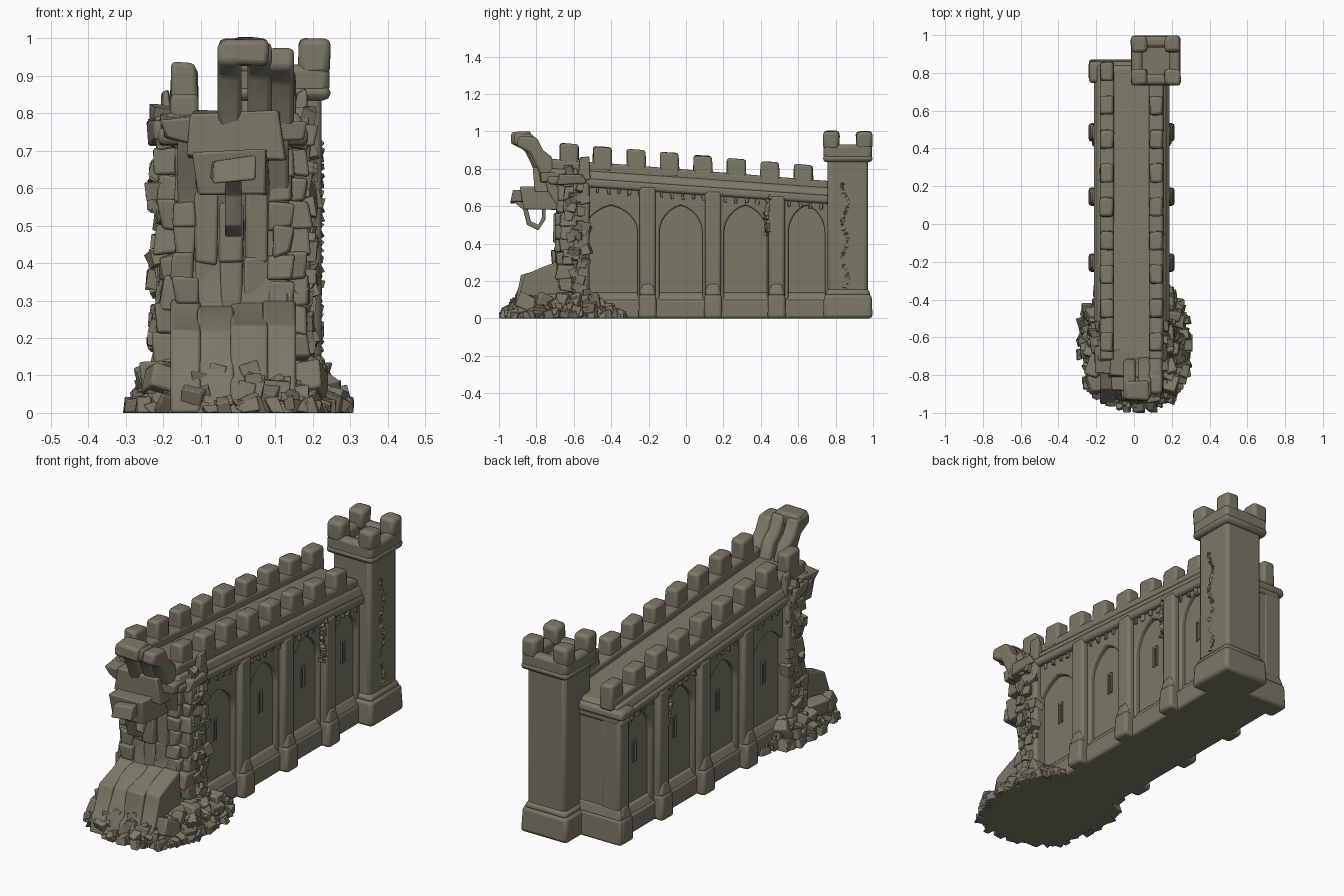
import bpy, bmesh, math, random
from mathutils import Vector, Matrix, Euler

random.seed(7)
if "Cube" in bpy.data.objects:
    bpy.data.objects.remove(bpy.data.objects["Cube"])

STONE = bpy.data.materials.new("weathered stone")
COLOUR = (0.2, 0.19, 0.135, 1)
STONE.use_nodes = True
STONE.diffuse_color = COLOUR
STONE.node_tree.nodes["Principled BSDF"].inputs["Base Color"].default_value = COLOUR
XC = -0.013                      # centre line of the wall
SIDES = (-1, 1)


def finish(name, bm, bevel=0.008):
    bmesh.ops.recalc_face_normals(bm, faces=bm.faces)
    mesh = bpy.data.meshes.new(name)
    bm.to_mesh(mesh)
    bm.free()
    mesh.materials.append(STONE)
    ob = bpy.data.objects.new(name, mesh)
    bpy.context.collection.objects.link(ob)
    if bevel:
        mod = ob.modifiers.new("worn edges", "BEVEL")
        mod.width, mod.segments, mod.limit_method = bevel, 2, "ANGLE"
    bpy.ops.object.select_all(action="DESELECT")
    ob.select_set(True)
    bpy.context.view_layer.objects.active = ob
    bpy.ops.object.shade_smooth_by_angle(angle=math.radians(50))


def block(bm, x, y, z, jitter=0, taper=0, slope=0):
    """Box from (low, high) ranges; optional jitter, inward taper and slope along y."""
    c = Vector((sum(x), sum(y), sum(z))) / 2
    s = Matrix.Diagonal((x[1] - x[0], y[1] - y[0], z[1] - z[0], 1))
    verts = bmesh.ops.create_cube(bm, size=1, matrix=Matrix.Translation(c) @ s)["verts"]
    for v in verts:
        if v.co.z > c.z:
            v.co.x -= math.copysign(taper, v.co.x - c.x)
            v.co.y -= math.copysign(taper, v.co.y - c.y)
        v.co.z += slope * (v.co.y - c.y)
        v.co += Vector([random.uniform(-jitter, jitter) for _ in range(3)])
        v.co.z = max(v.co.z, 0)


def rock(bm, pos, size, tilt=0.6):
    """Rough tumbled stone."""
    rot = Euler([random.uniform(-tilt, tilt) for _ in range(3)]).to_matrix().to_4x4()
    scale = Matrix.Diagonal([size * random.uniform(0.7, 1.3) for _ in range(3)] + [1])
    verts = bmesh.ops.create_cube(bm, size=1, matrix=Matrix.Translation(pos) @ rot @ scale)["verts"]
    for v in verts:
        v.co += Vector([random.uniform(-0.15, 0.15) * size for _ in range(3)])
        v.co.x = max(-0.31, min(0.31, v.co.x))
        v.co.y = max(v.co.y, -1)
        v.co.z = max(v.co.z, 0)


def prism(bm, points, x0, x1):
    """Extrude a (y, z) outline from x0 to x1."""
    face = bm.faces.new([bm.verts.new((x0, y, z)) for y, z in points])
    out = bmesh.ops.extrude_face_region(bm, geom=[face])["geom"]
    bmesh.ops.translate(bm, vec=(x1 - x0, 0, 0), verts=[g for g in out if isinstance(g, bmesh.types.BMVert)])


def across(s, a, b):
    return tuple(sorted((XC + s * a, XC + s * b)))


def deck(y):
    """Height of the cornice top, which falls towards the back."""
    return 0.71 - 0.07 * y


# Solid core with a broken front end
bm = bmesh.new()
prism(bm, [(0.84, 0), (0.84, deck(0.84)), (-0.76, deck(-0.76) + 0.02), (-0.74, 0.68), (-0.69, 0.6),
           (-0.67, 0.45), (-0.7, 0.28), (-0.84, 0.22), (-0.9, 0.1), (-0.93, 0)], XC - 0.149, XC + 0.149)
finish("wall_core", bm, 0.01)

# Pointed arch frames in front of the recessed panels
bm = bmesh.new()
edges = (-0.6, -0.2, 0.145, 0.49, 0.8)
for a, b in zip(edges, edges[1:]):
    lo, hi = a + 0.03, b - 0.03
    mid, half = (a + b) / 2, (b - a) / 2 - 0.058
    # each side of the arch is an arc centred beyond the middle, so the two meet in a point
    radius = half * 1.5
    peak = math.acos((radius - half) / radius)
    arch = []
    for i in range(7):
        t = peak * i / 6
        arch.append((mid - half + radius * (1 - math.cos(t)), 0.46 + 0.145 * math.sin(t) / math.sin(peak)))
    arch += [(2 * mid - y, z) for y, z in reversed(arch[:-1])]
    outline = [(lo, deck(lo)), (lo, 0.1), (mid - half, 0.1)] + arch + [(mid + half, 0.1), (hi, 0.1), (hi, deck(hi))]
    for s in SIDES:
        prism(bm, outline, XC + s * 0.13, XC + s * 0.174)
finish("arch_frames", bm, 0.008)

# Arrow slits: raised jambs around a narrow gap
bm = bmesh.new()
for a, b in zip(edges, edges[1:]):
    mid = (a + b) / 2 + 0.01
    for s in SIDES:
        for d in (-0.011, 0.011):
            block(bm, across(s, 0.14, 0.156), (mid + d - 0.004, mid + d + 0.004), (0.34, 0.45))
        block(bm, across(s, 0.14, 0.156), (mid - 0.015, mid + 0.015), (0.44, 0.452))
finish("arrow_slits", bm, 0)

# Plinth with a sloping sill
bm = bmesh.new()
for s in SIDES:
    block(bm, across(s, 0.1, 0.184), (-0.7, 0.84), (0, 0.1))
    block(bm, across(s, 0.1, 0.182), (-0.7, 0.84), (0.09, 0.14), taper=0.028)
finish("plinth", bm, 0.015)

# Buttresses with wide feet and spreading heads
bm = bmesh.new()
for y in (-0.56, -0.205, 0.145, 0.485, 0.81):
    w = 0.043
    for s in SIDES:
        if s > 0 and y > 0.8:
            continue
        block(bm, across(s, 0.1, 0.206), (y - w, y + w), (0.05, deck(y) - 0.02))
        block(bm, across(s, 0.1, 0.228), (y - w - 0.006, y + w + 0.006), (0, 0.13), taper=0.004)
        block(bm, across(s, 0.1, 0.224), (y - w - 0.002, y + w + 0.002), (0.12, 0.19), taper=0.016)
        block(bm, across(s, 0.1, 0.205), (y - w, y + w), (deck(y) - 0.11, deck(y) - 0.03), taper=-0.012)
finish("buttresses", bm, 0.015)

# Cornice, corbels and back end
bm = bmesh.new()
y0, y1 = -0.74, 0.855
mid = (y0 + y1) / 2
block(bm, (XC - 0.2, XC + 0.2), (y0, y1), (deck(mid) - 0.045, deck(mid) + 0.002), slope=-0.07)
block(bm, (XC - 0.196, XC + 0.196), (y0, y1), (deck(mid) - 0.005, deck(mid) + 0.045), taper=0.022, slope=-0.07)
block(bm, (XC - 0.215, 0.05), (0.75, 0.85), (0.6, 0.64), taper=-0.012)
block(bm, (XC - 0.227, 0.05), (0.745, 0.862), (0.635, 0.68), taper=0.006)
finish("cornice", bm, 0.015)
bm = bmesh.new()
for i in range(23):
    y = -0.53 + i * 0.057
    for s in SIDES:
        block(bm, across(s, 0.15, 0.186), (y - 0.009, y + 0.009), (deck(y) - 0.074, deck(y) - 0.035), jitter=0.006)
finish("corbels", bm, 0.003)
bm = bmesh.new()
block(bm, (-0.21, 0.05), (0.8, 0.85), (0.05, 0.64))
block(bm, (-0.238, 0.05), (0.8, 0.872), (0, 0.13), taper=0.004)
block(bm, (-0.232, 0.05), (0.8, 0.866), (0.12, 0.18), taper=0.014)
finish("back_wall", bm, 0.012)

# Parapets and merlons
bm = bmesh.new()
for s in SIDES:
    end = 0.84 if s < 0 else 0.76
    m = (end - 0.72) / 2
    block(bm, across(s, 0.092, 0.168), (-0.72, end), (deck(m), deck(m) + 0.085), slope=-0.08)
    for i in range(9 if s < 0 else 8):
        y = -0.625 + i * 0.179
        top = 0.934 - 0.09 * (y + 0.625)
        block(bm, across(s, 0.094, 0.168), (y - 0.052, y + 0.052), (top - 0.13, top), jitter=0.004, taper=0.003, slope=-0.06)
finish("parapet_and_merlons", bm, 0.014)

# Square corner tower
TX, TY = 0.115, 0.865
bm = bmesh.new()


def square(r, z0, z1, taper=0):
    block(bm, (TX - r, TX + r), (TY - r, TY + r), (z0, z1), taper=taper)


square(0.133, 0, 0.13, 0.006)
square(0.124, 0.12, 0.16, 0.014)
square(0.108, 0.1, 0.86)
square(0.110, 0.79, 0.845, -0.02)
square(0.132, 0.835, 0.875)
for s in SIDES:
    xs = sorted((TX + s * 0.07, TX + s * 0.129))
    ys = sorted((TY + s * 0.07, TY + s * 0.129))
    block(bm, xs, (TY - 0.129, TY + 0.129), (0.85, 0.93))
    block(bm, (TX - 0.129, TX + 0.129), ys, (0.85, 0.93))
    for t in SIDES:
        block(bm, sorted((TX + s * 0.045, TX + s * 0.13)), sorted((TY + t * 0.045, TY + t * 0.13)), (0.9, 1.0), jitter=0.005)
finish("corner_tower", bm, 0.018)

# Ragged cracks of chipped stone
bm = bmesh.new()
for s in SIDES:
    for i in range(60):
        z = random.uniform(0.1, 0.79)
        rock(bm, (XC + s * random.uniform(0.175, 0.206), -0.58 + random.gauss(0, 0.025), z), 0.042, 0.35)
    for i in range(10):
        rock(bm, (XC + s * 0.192, 0.435 + random.gauss(0, 0.008), 0.45 + i * 0.022), 0.022)
for i in range(26):
    rock(bm, (TX + 0.102, TY - 0.015 + 0.015 * math.sin(i * 0.7), 0.17 + i * 0.022), 0.018)
finish("chipped_cracks", bm, 0)

# Broken masonry on the ruined end: side courses and upright inner slabs
bm = bmesh.new()
for row in range(11):
    z = 0.04 + row * 0.07
    for s in SIDES:
        y = -0.70 + random.uniform(-0.03, 0.02)
        block(bm, across(s, 0.1, 0.16), (y, -0.56), (z - 0.038, z + 0.038), jitter=0.01)
        block(bm, across(s, 0.13, 0.2 + random.uniform(-0.012, 0.012)), (y + 0.03, -0.55), (z - 0.037, z + 0.037), jitter=0.012)
for x, w, y, top in ((-0.085, 0.03, -0.685, 0.62), (-0.015, 0.03, -0.7, 0.56), (0.05, 0.035, -0.69, 0.6)):
    block(bm, (x - w, x + w), (y, -0.6), (0.2, 0.42), jitter=0.008)
    block(bm, (x - w, x + w), (y - 0.005, -0.6), (0.4, top), jitter=0.008)
finish("broken_masonry", bm, 0.008)

# Overhanging slabs at the broken top
bm = bmesh.new()
block(bm, (-0.11, 0.08), (-0.88, -0.68), (0.59, 0.70), jitter=0.014)
block(bm, (-0.07, 0.04), (-0.93, -0.85), (0.62, 0.68), jitter=0.01)
block(bm, (-0.13, 0.12), (-0.81, -0.66), (0.68, 0.8), jitter=0.014)
for s in SIDES:
    block(bm, across(s, 0.1, 0.19), (-0.78, -0.64), (0.73, 0.79), jitter=0.014)
    block(bm, across(s, 0.13, 0.225), (-0.68, -0.54), (0.72, 0.78), jitter=0.014)
    block(bm, across(s, 0.16, 0.2), (-0.58, -0.51), (0.74, 0.86), jitter=0.01, taper=0.01)
finish("overhanging_slabs", bm, 0.014)
bm = bmesh.new()
curl = [(-0.7, 0.76), (-0.8, 0.76), (-0.83, 0.83), (-0.865, 0.9), (-0.935, 0.935), (-0.925, 0.99), (-0.83, 0.985), (-0.795, 0.915), (-0.75, 0.88), (-0.72, 0.81)]
prism(bm, curl, -0.055, 0.01)
prism(bm, [(y + 0.01, z) for y, z in curl], 0.025, 0.09)
prism(bm, [(y + 0.03, z - 0.015) for y, z in curl], 0.08, 0.15)
block(bm, (-0.05, 0.08), (-0.93, -0.83), (0.925, 1.0), jitter=0.008)
finish("curled_parapet_fragment", bm, 0.014)

# Dangling strip under the overhang
bm = bmesh.new()
outer = [(-0.93, 0.63), (-0.87, 0.58), (-0.85, 0.5), (-0.79, 0.47), (-0.75, 0.53), (-0.75, 0.62)]
inner = [(-0.77, 0.61), (-0.77, 0.54), (-0.79, 0.5), (-0.83, 0.52), (-0.85, 0.6), (-0.91, 0.645)]
prism(bm, outer + inner, -0.035, 0.01)
finish("dangling_strip", bm, 0.004)

# Low mound and fallen slabs under the rubble
def rounded_square(ang, rx, ry):
    """Point on a squarish oval around the ruined end."""
    c, s = math.cos(ang), math.sin(ang)
    return (math.copysign(rx * abs(c) ** 0.85, c), -0.64 + math.copysign(ry * abs(s) ** 0.85, s))


bm = bmesh.new()
mound = bmesh.ops.create_cone(bm, cap_ends=True, segments=20, radius1=1, radius2=0.68, depth=0.13)["verts"]
for v in mound:
    r = math.hypot(v.co.x, v.co.y)
    x, y = rounded_square(math.atan2(v.co.y, v.co.x), 0.28 * r, 0.33 * r)
    v.co = (x + random.uniform(-0.012, 0.012), y + random.uniform(-0.012, 0.012), v.co.z + 0.065)
slope = [(-0.96, 0), (-0.94, 0.08), (-0.91, 0.11), (-0.87, 0.23), (-0.76, 0.275), (-0.68, 0.3), (-0.66, 0)]
for x, w in ((-0.14, 0.04), (-0.06, 0.05), (0.03, 0.05), (0.11, 0.045)):
    prism(bm, [(y + random.uniform(-0.015, 0.015), z and z + random.uniform(-0.02, 0.01)) for y, z in slope], x - w, x + w)
for s in SIDES:
    for i in range(5):
        rock(bm, (XC / 2 + s * 0.2, -0.85 + i * 0.09, 0.085 + random.uniform(-0.02, 0.02)), 0.085, 0.5)
finish("fallen_slabs", bm, 0.008)

# Rubble stones scattered round the ruined end
bm = bmesh.new()
for i in range(340):
    r = random.uniform(0.72, 1)
    x, y = rounded_square(random.uniform(0, 2 * math.pi), 0.288 * r, 0.345 * r)
    if abs(x) < 0.15 and y > -0.6:
        continue
    rock(bm, (x, y, random.uniform(0, 0.02 + 0.36 * (1 - r))), random.uniform(0.03, 0.055), 0.4)
finish("rubble_stones", bm, 0.003)
